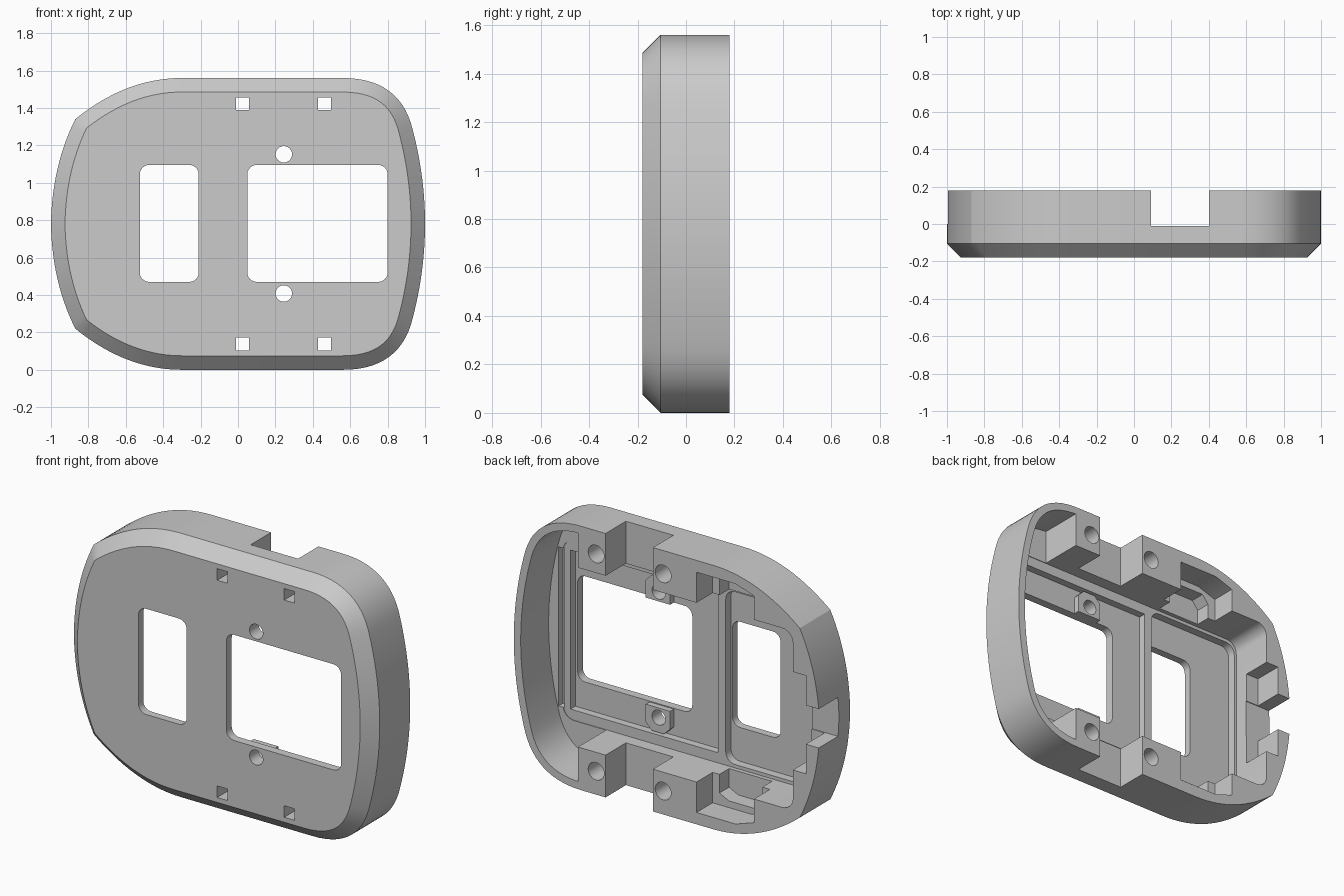
import bpy, bmesh, math
from mathutils import Vector

if "Cube" in bpy.data.objects:
    bpy.data.objects.remove(bpy.data.objects["Cube"], do_unlink=True)

MID = 0.78    # height of the mirror line
BACK = 0.18   # rear plane
FLOOR = -0.085
DEEP = -0.13
THROUGH = (-0.3, 0.3)


def curve(a, c, b, n=14):
    """Quadratic arc from a to b, without its last point."""
    a, c, b = Vector(a), Vector(c), Vector(b)
    return [a * (1 - t) ** 2 + c * 2 * t * (1 - t) + b * t * t for t in (i / n for i in range(n))]


def outline():
    top = curve((1, .78), (1, 1.03), (.935, 1.28))
    top += curve((.935, 1.28), (.87, 1.56), (.56, 1.56))
    top += [Vector((.56, 1.56))]
    top += curve((-.3, 1.56), (-.6, 1.56), (-.87, 1.34))
    top += curve((-.87, 1.34), (-.995, 1.09), (-1, .78))
    low = [Vector((p.x, 2 * MID - p.y)) for p in reversed(top[1:])]
    return top + [Vector((-1, MID))] + low


def inset(pts, d):
    """Mitred inward offset of a counter-clockwise loop."""
    out = []
    for i, p in enumerate(pts):
        e1 = (p - pts[i - 1]).normalized()
        e2 = (pts[(i + 1) % len(pts)] - p).normalized()
        n1, n2 = Vector((-e1.y, e1.x)), Vector((-e2.y, e2.x))
        out.append(p + (n1 + n2) * d / (1 + n1.dot(n2)))
    return out


def loft(name, rings):
    """Closed solid through rings of (profile, y)."""
    bm = bmesh.new()
    loops = [[bm.verts.new((p[0], y, p[1])) for p in pts] for pts, y in rings]
    n = len(loops[0])
    for a, b in zip(loops, loops[1:]):
        for i in range(n):
            bm.faces.new((a[i], a[(i + 1) % n], b[(i + 1) % n], b[i]))
    bm.faces.new(loops[0])
    bm.faces.new(loops[-1])
    bmesh.ops.recalc_face_normals(bm, faces=bm.faces)
    me = bpy.data.meshes.new(name)
    bm.to_mesh(me)
    bm.free()
    ob = bpy.data.objects.new(name, me)
    bpy.context.collection.objects.link(ob)
    return ob


def rect(x0, x1, z0, z1, r=0):
    """Rectangle profile, with rounded corners if r is set."""
    if not r:
        return [(x0, z0), (x1, z0), (x1, z1), (x0, z1)]
    pts = []
    for k, (x, z) in enumerate([(x1 - r, z1 - r), (x0 + r, z1 - r), (x0 + r, z0 + r), (x1 - r, z0 + r)]):
        for i in range(7):
            t = math.pi / 2 * (k + i / 6)
            pts.append((x + r * math.cos(t), z + r * math.sin(t)))
    return pts


def circle(x, z, r, n=24):
    return [(x + r * math.cos(i * math.tau / n), z + r * math.sin(i * math.tau / n)) for i in range(n)]


def combine(profile, y0, y1, op="DIFFERENCE"):
    tool = loft("cutter", [(profile, y0), (profile, y1)])
    tool.hide_render = True
    mod = body.modifiers.new("cut", "BOOLEAN")
    mod.object, mod.operation, mod.solver = tool, op, "EXACT"
    bpy.context.view_layer.objects.active = body
    bpy.ops.object.modifier_apply(modifier=mod.name)
    bpy.data.objects.remove(tool, do_unlink=True)


def mirrored(profile):
    """The profile and its copy across the mirror line."""
    return [profile, [(x, 2 * MID - z) for x, z in profile]]


# Chamfered outer shell
shape = outline()
body = loft("faceplate_housing", [(inset(shape, .075), -.18), (shape, -.105), (shape, BACK)])

# Rear cavity
combine(rect(-.825, .86, .25, 1.31, .07), FLOOR, .3)

# Thin-walled end chamber following the outline
wall = [p for p in inset(shape, .045) if p.x > .585]
upper = [p for p in wall if p.y > MID + .001]
lower = [Vector((p.x, 2 * MID - p.y)) for p in reversed(upper)]
combine([(.58, .045)] + lower + upper + [(.58, 1.515)], FLOOR + .004, .3)

# Deeper floor recesses with ribs left between them
combine(rect(.855, .89, .31, 1.25), DEEP + .01, .1)
combine(rect(-.15, .815, .31, 1.25), DEEP, .1)
combine(rect(-.81, -.2, .27, 1.29, .06), DEEP - .004, .1)

# Cable notches and side pockets, above and below
for p in mirrored(rect(.09, .40, 1.30, 1.7)):
    combine(p, -.01, .3)
for p in mirrored([(-.195, 1.2), (-.195, 1.49), (-.45, 1.49), (-.57, 1.45), (-.57, 1.2)]):
    combine(p, .03, .3)
for p in mirrored([(-.24, 1.2), (-.24, 1.42), (-.3, 1.45), (-.48, 1.45), (-.52, 1.40), (-.52, 1.2)]):
    combine(p, -.06, .1)

# Stepped opening in the narrow end
combine(rect(-.91, -.8, .49, 1.07), .005, .3)
combine(rect(-1.2, -.8, .665, .895), 0, .3)

# Screw pads beside the large window
for p in mirrored([(.17, 1.095), (.33, 1.095), (.33, 1.2), (.29, 1.24), (.21, 1.24), (.17, 1.2)]):
    combine(p, -.15, -.095, "UNION")

# Windows and screw holes
combine(rect(-.525, -.21, .47, 1.095, .05), *THROUGH)
combine(rect(.05, .80, .47, 1.095, .05), *THROUGH)
for p in mirrored(circle(.245, 1.152, .044)):
    combine(p, *THROUGH)
for x in (.024, .462):
    for p in mirrored(circle(x, 1.422, .052)):
        combine(p, -.06, .3)
    for p in mirrored(rect(x - .034, x + .034, 1.388, 1.456)):
        combine(p, -.3, 0)

# Single grey plastic
mat = bpy.data.materials.new("grey plastic")
mat.use_nodes = True
grey = (.6, .6, .6, 1)
mat.diffuse_color = grey
mat.node_tree.nodes["Principled BSDF"].inputs["Base Color"].default_value = grey
body.data.materials.clear()
body.data.materials.append(mat)
for f in body.data.polygons:
    f.material_index = 0

bpy.ops.object.select_all(action="DESELECT")
body.select_set(True)
bpy.context.view_layer.objects.active = body
bpy.ops.object.shade_smooth_by_angle(angle=math.radians(25))
